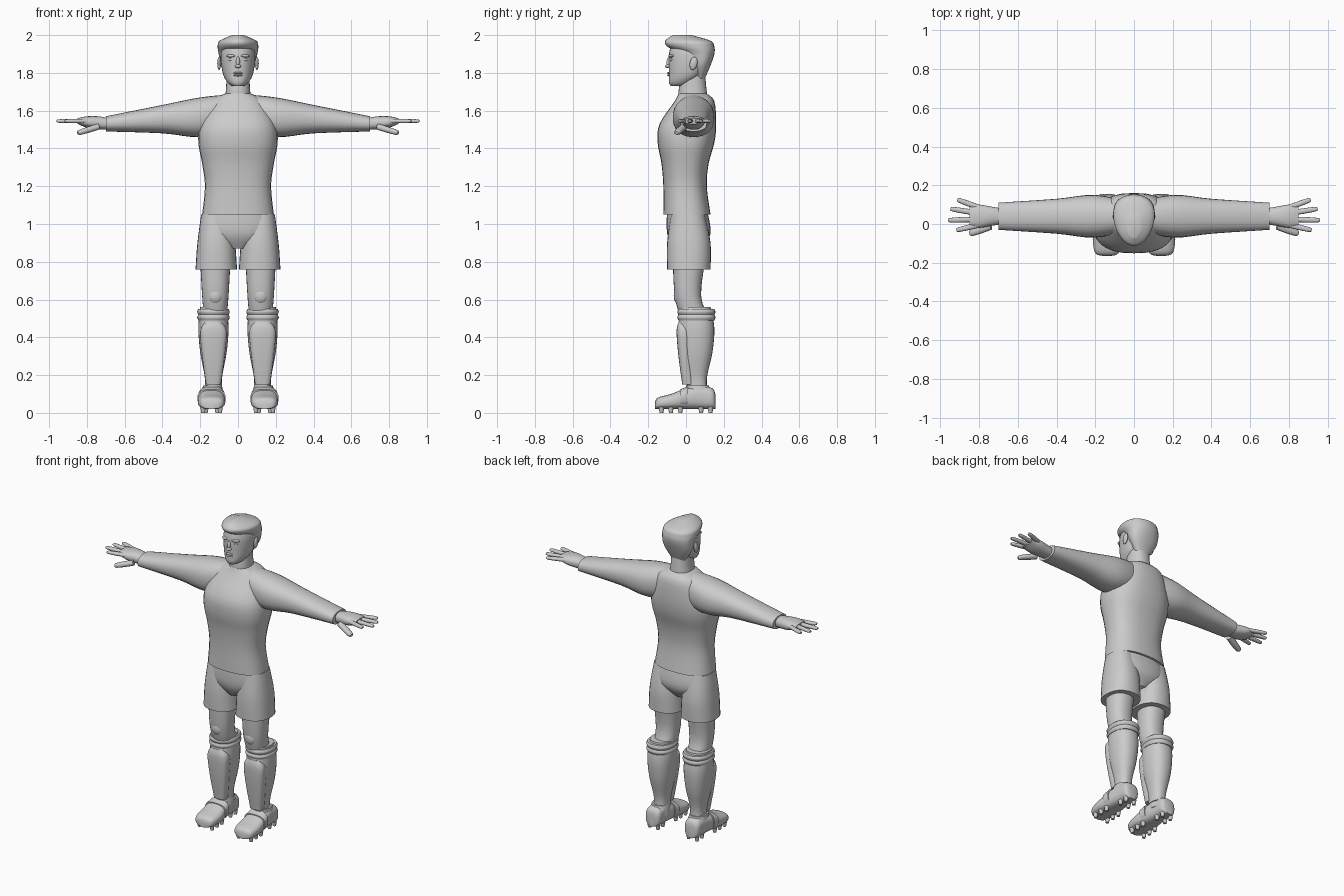
import bpy, bmesh, math
from mathutils import Matrix

default = bpy.data.objects.get("Cube")
if default:
    bpy.data.objects.remove(default, do_unlink=True)

grey = bpy.data.materials.new("light grey")
grey.use_nodes = True
tone = (0.6, 0.6, 0.6, 1)
grey.diffuse_color = tone
grey.node_tree.nodes["Principled BSDF"].inputs["Base Color"].default_value = tone
parts = []


def finish(name, bm, mirrored):
    """Turn a bmesh into an object, and add its twin on the right if asked."""
    bmesh.ops.recalc_face_normals(bm, faces=bm.faces)
    for side in (("left_", "right_") if mirrored else ("",)):
        if side == "right_":
            bmesh.ops.scale(bm, vec=(-1, 1, 1), verts=bm.verts)
            bmesh.ops.reverse_faces(bm, faces=bm.faces)
        mesh = bpy.data.meshes.new(side + name)
        bm.to_mesh(mesh)
        mesh.materials.append(grey)
        obj = bpy.data.objects.new(side + name, mesh)
        bpy.context.collection.objects.link(obj)
        parts.append(obj)
    bm.free()


def curve_through(rows, steps=4):
    """Smoothly interpolate the cross-section rows."""
    last = len(rows) - 1
    for i in range(last):
        before, start, end, after = (rows[max(0, min(last, i + k))] for k in (-1, 0, 1, 2))
        for step in range(steps):
            t = step / steps
            yield [q + t / 2 * (r - p + t * (2 * p - 5 * q + 4 * r - w + t * (3 * (q - r) + w - p)))
                   for p, q, r, w in zip(before, start, end, after)]
    yield rows[last]


def rounded(value, power):
    return math.copysign(abs(value) ** (2 / power), value)


def loft(name, rows, axis="z", mid=0, mirrored=False, sides=28, power=2.3, taper=0,
         place=Matrix.Identity(4)):
    """Skin rounded sections: position, half width about mid, low side, high side."""
    bm = bmesh.new()
    rings = []
    for pos, half, low, high in curve_through(rows):
        ring = []
        for k in range(sides):
            angle = math.tau * k / sides
            across = rounded(math.cos(angle), power)
            along = rounded(math.sin(angle), power)
            u = mid + half * across * (1 + taper * along)
            v = (low + high) / 2 + (high - low) / 2 * along
            corner = {"x": (pos, u, v), "y": (u, pos, v), "z": (u, v, pos)}[axis]
            ring.append(bm.verts.new(corner))
        rings.append(ring)
    for lower, upper in zip(rings, rings[1:]):
        for k in range(sides):
            n = (k + 1) % sides
            bm.faces.new((lower[k], lower[n], upper[n], upper[k]))
    bm.faces.new(rings[0])
    bm.faces.new(rings[-1])
    bm.transform(place)
    finish(name, bm, mirrored)


def turned(degrees, axis):
    return Matrix.Rotation(math.radians(degrees), 4, axis)


def blob(name, centre, size, mirrored=False, tilt=0, axis="X"):
    """A stretched and tilted ball."""
    bm = bmesh.new()
    bmesh.ops.create_uvsphere(bm, u_segments=16, v_segments=10, radius=1)
    bm.transform(Matrix.Translation(centre) @ turned(tilt, axis) @ Matrix.Diagonal((*size, 1)))
    finish(name, bm, mirrored)


def finger(name, base, length, thick, turn):
    """A digit with a blunt, rounded end."""
    rows = [(length * t, thick * k, -thick * k * .8, thick * k * .8)
            for t, k in ((0, 1), (.5, 1), (.9, .85), (1, .5))]
    loft(name, rows, "x", mirrored=True, sides=12, place=Matrix.Translation(base) @ turn)


# Shirt: torso and sleeves
loft("shirt", [(1.05, .19, -.12, .13), (1.2, .175, -.12, .11), (1.32, .19, -.13, .12),
               (1.43, .21, -.15, .15), (1.53, .2, -.14, .16), (1.65, .14, -.06, .15),
               (1.69, .07, -.04, .11)], power=2.5)
loft("sleeve", [(0, .07, 1.5, 1.69), (.2, .11, 1.46, 1.67), (.4, .09, 1.48, 1.63),
                (.7, .07, 1.49, 1.57)], "x", mid=.04, mirrored=True)

# Hands with fanned fingers
loft("hand", [(.68, .04, 1.5, 1.56), (.74, .05, 1.5, 1.57), (.8, .06, 1.51, 1.57),
              (.85, .05, 1.53, 1.56)], "x", mid=.04, mirrored=True)
lengths = {"little": .12, "ring": .15, "middle": .16, "index": .12}
for i, (label, length) in enumerate(lengths.items()):
    finger(label + "_finger", (.8, .085 - .03 * i, 1.545), length, .014, turned(20 - 11 * i, "Z"))
finger("thumb", (.74, -.01, 1.515), .12, .02, turned(-20, "Z") @ turned(16, "Y"))

# Neck, head and hair
loft("neck", [(1.62, .08, -.03, .12), (1.7, .065, -.04, .11), (1.8, .06, -.02, .1)])
loft("head", [(1.73, .03, -.08, 0), (1.75, .055, -.09, .03), (1.8, .08, -.09, .09),
              (1.9, .09, -.09, .12), (1.97, .07, -.07, .1)], taper=.14)
loft("hair", [(1.77, .05, .04, .1), (1.84, .09, .01, .13), (1.9, .1, -.03, .15),
              (1.94, .105, -.1, .15), (1.97, .095, -.11, .13), (2, .03, -.07, .03)],
     power=2.1, taper=.2)

# Face
blob("nose_bridge", (0, -.09, 1.86), (.01, .013, .03), tilt=-14)
blob("nose_tip", (0, -.095, 1.835), (.017, .016, .01))
for label, height in (("upper", 1.8), ("lower", 1.788)):
    blob(label + "_lip", (0, -.09, height), (.024, .01, .006))
blob("eye", (.036, -.075, 1.87), (.015, .01, .008), True)
blob("brow", (.037, -.078, 1.89), (.026, .014, .008), True, 18, "Z")
blob("ear", (.1, .04, 1.85), (.01, .02, .035), True, -12)

# Shorts
loft("shorts_seat", [(.87, .05, -.06, .08), (.95, .19, -.1, .13), (1.08, .18, -.1, .11)])
loft("shorts_leg", [(.76, .11, -.1, .13), (.9, .1, -.1, .13), (1.05, .08, -.08, .1)],
     mid=.115, mirrored=True)

# Legs, socks and shin guards
loft("leg", [(.5, .06, -.03, .12), (.62, .07, -.06, .08), (.8, .08, -.07, .1)],
     mid=.12, mirrored=True)
blob("kneecap", (.12, -.04, .62), (.04, .025, .045), True)
loft("sock", [(.08, .05, .01, .12), (.18, .045, 0, .11), (.32, .07, -.03, .14),
              (.45, .08, -.04, .15), (.56, .07, -.03, .13)], mid=.13, mirrored=True)
for label, z in (("lower", .49), ("upper", .52)):
    bulge = [(z + .015 * i, .08 + grow, -.04 - grow, .15 + grow)
             for i, grow in enumerate((0, .006, 0))]
    loft(label + "_sock_band", bulge, mid=.13, mirrored=True)
loft("shin_guard", [(.15, .04, -.02, .04), (.3, .06, -.04, .03), (.43, .07, -.05, .03),
                    (.48, .045, -.04, .03)], mid=.13, mirrored=True, power=3)

# Boots with straps, cuffs and studs
sole = .02
outline = [(-.165, .02, .05), (-.15, .06, .08), (-.08, .073, .1), (0, .065, .13),
           (.08, .055, .145), (.14, .05, .13), (.155, .03, .1)]
loft("boot", [(y, half, sole, top) for y, half, top in outline], "y", mid=.14,
     mirrored=True, power=2.7)
loft("boot_strap", [(-.03, .075, .03, .125), (.01, .07, .03, .14)], "y", mid=.14,
     mirrored=True, power=2.7)
loft("boot_cuff", [(.12, .055, 0, .13), (.145, .05, 0, .12)], mid=.135, mirrored=True)
studs = bmesh.new()
for y in (-.13, -.08, -.03, .08, .13):
    spread = .045 if y < 0 else .03
    for x in (.14 - spread, .14 + spread):
        bmesh.ops.create_cone(studs, cap_ends=True, segments=10, radius1=.01, radius2=.015,
                              depth=.03, matrix=Matrix.Translation((x, y, .015)))
finish("studs", studs, True)

# Smooth shading that keeps hems and cuffs crisp
bpy.ops.object.select_all(action="DESELECT")
for obj in parts:
    obj.select_set(True)
bpy.context.view_layer.objects.active = parts[0]
bpy.ops.object.shade_smooth_by_angle(angle=math.radians(40))
